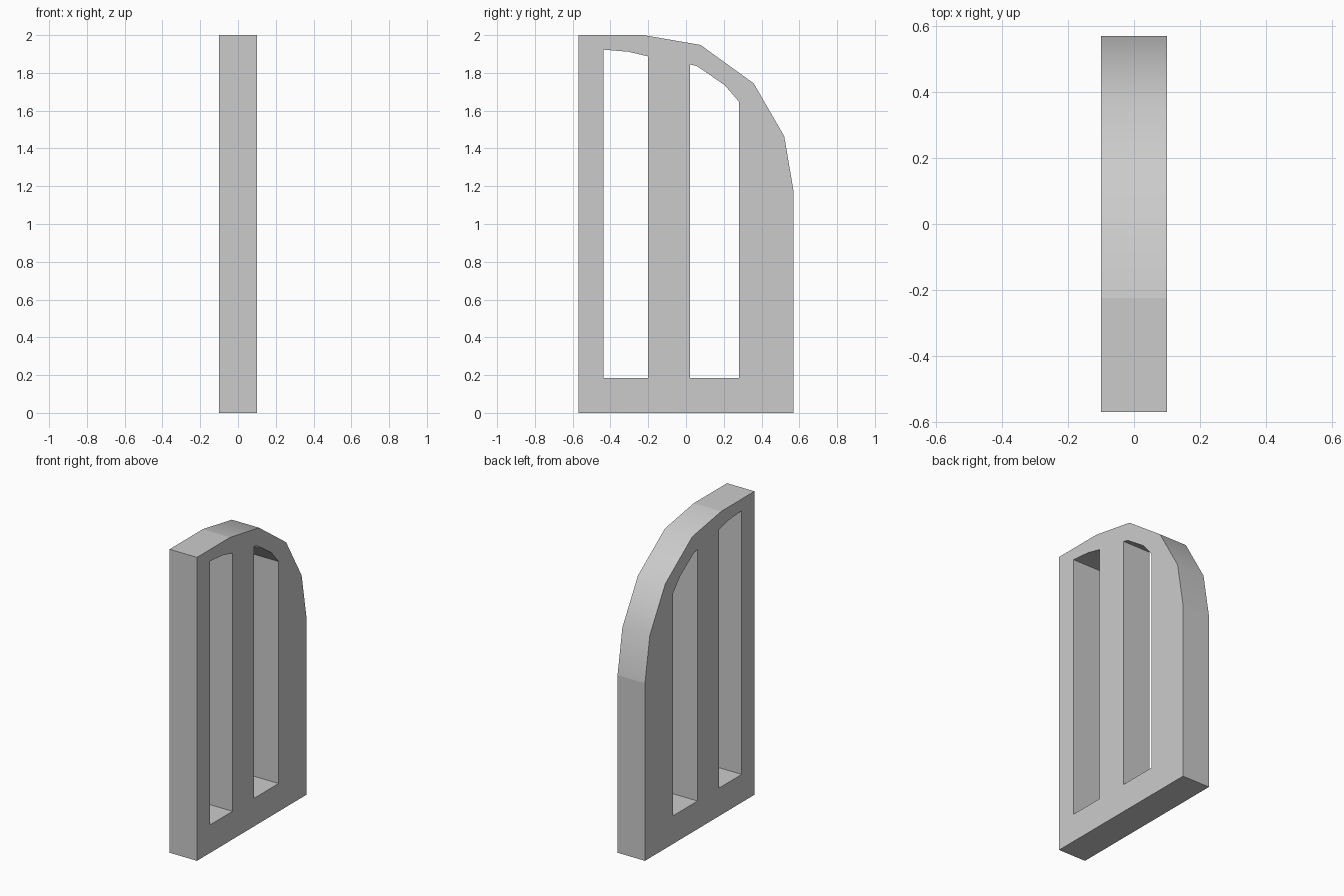
import bpy, bmesh

if "Cube" in bpy.data.objects:
    bpy.data.objects.remove(bpy.data.objects["Cube"])

HALF = 0.1  # half thickness along x

# Outlines as (y, z): the arched panel and its two window openings
outline = [(-0.57, 0), (0.57, 0), (0.57, 1.17), (0.52, 1.465), (0.358, 1.745),
           (0.077, 1.948), (-0.225, 2), (-0.57, 2)]
tall_opening = [(-0.437, 0.185), (-0.2, 0.185), (-0.2, 1.887), (-0.305, 1.912),
                (-0.437, 1.923)]
short_opening = [(0.022, 0.185), (0.28, 0.185), (0.28, 1.648), (0.205, 1.735),
                 (0.06, 1.835), (0.022, 1.845)]

bm = bmesh.new()


def add_loop(points):
    verts = [bm.verts.new((-HALF, y, z)) for y, z in points]
    return [bm.edges.new((a, b)) for a, b in zip(verts, verts[1:] + verts[:1])]


# Fill the outline around the openings, then extrude to thickness
edges = [e for pts in (outline, tall_opening, short_opening) for e in add_loop(pts)]
bmesh.ops.triangle_fill(bm, edges=edges, use_beauty=True, normal=(-1, 0, 0))
ext = bmesh.ops.extrude_face_region(bm, geom=bm.faces[:], use_keep_orig=True)
bmesh.ops.translate(bm, vec=(2 * HALF, 0, 0),
                    verts=[g for g in ext["geom"] if isinstance(g, bmesh.types.BMVert)])
bmesh.ops.recalc_face_normals(bm, faces=bm.faces[:])

# Smooth shading only on the curved arch strips
for f in bm.faces:
    f.smooth = abs(f.normal.y) > 0.01 and abs(f.normal.z) > 0.01

mesh = bpy.data.meshes.new("arched_window_panel")
bm.to_mesh(mesh)
bm.free()
panel = bpy.data.objects.new("arched_window_panel", mesh)
bpy.context.collection.objects.link(panel)

# Keep the front and back rims crisp
bpy.context.view_layer.objects.active = panel
for e in mesh.edges:
    a, b = (mesh.vertices[i].co for i in e.vertices)
    if abs(a.x - b.x) < 1e-5:
        e.use_edge_sharp = True
